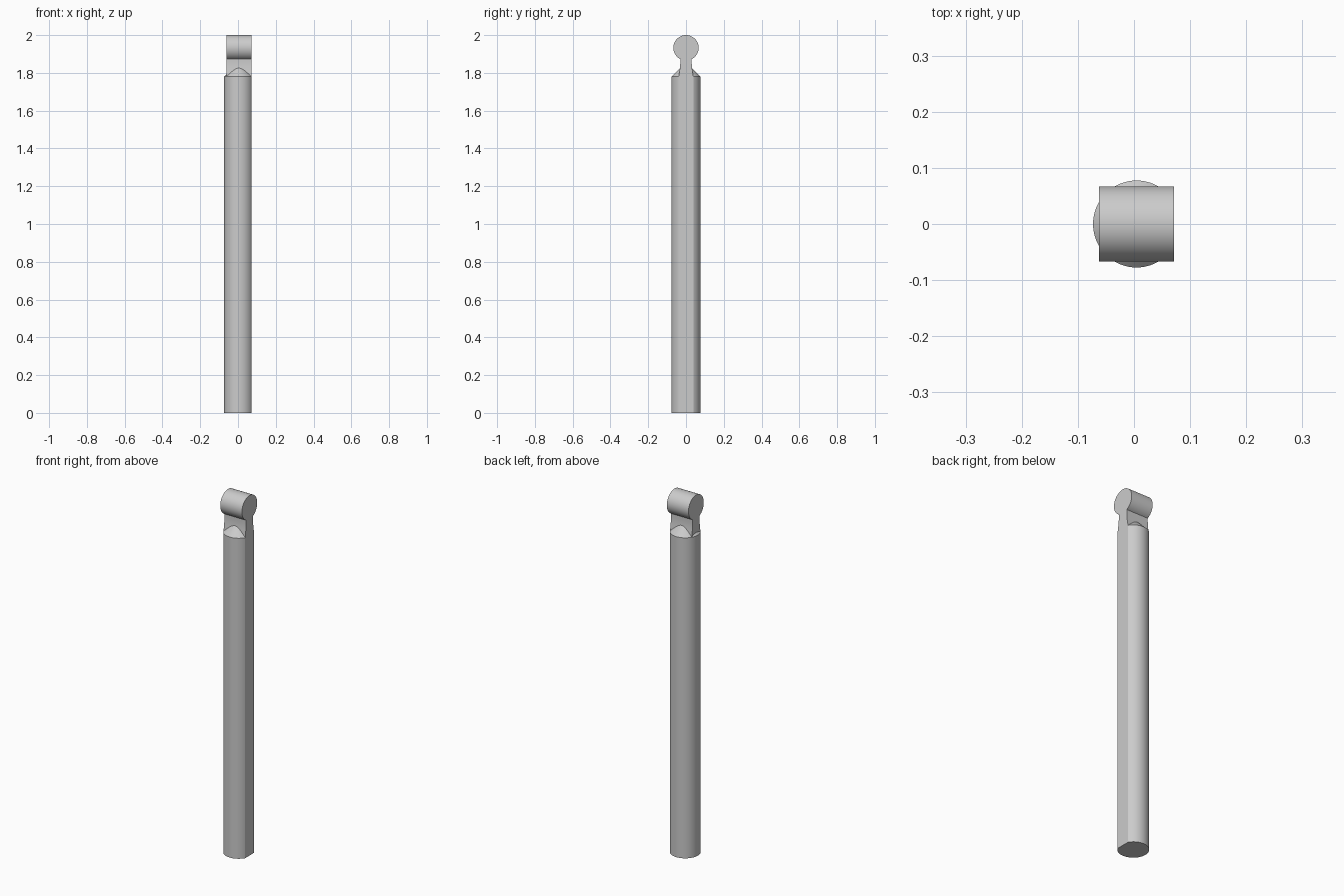
import bpy, bmesh, math

cube = bpy.data.objects.get("Cube")
if cube:
    bpy.data.objects.remove(cube, do_unlink=True)

CENTRE_X = 0.0045      # shaft axis
RADIUS = 0.0775        # shaft radius
FLAT_X = 0.071         # flat running along the left side
SHOULDER_Z = 1.78
BARREL_R = 0.067
BARREL_Z = 2 - BARREL_R

steel = bpy.data.materials.new("plain grey")
steel.use_nodes = True
grey = (0.6, 0.6, 0.6, 1)
steel.diffuse_color = grey
steel.node_tree.nodes["Principled BSDF"].inputs["Base Color"].default_value = grey


def finish(bm, name):
    bmesh.ops.recalc_face_normals(bm, faces=bm.faces)
    mesh = bpy.data.meshes.new(name)
    bm.to_mesh(mesh)
    bm.free()
    obj = bpy.data.objects.new(name, mesh)
    bpy.context.collection.objects.link(obj)
    mesh.materials.append(steel)
    bpy.ops.object.select_all(action="DESELECT")
    obj.select_set(True)
    bpy.context.view_layer.objects.active = obj
    bpy.ops.object.shade_smooth_by_angle(angle=math.radians(25))
    return obj


# Shaft: turned profile with a conical shoulder, cut flat on one side
bm = bmesh.new()
tip = 0.02
profile = [(0, 0), (RADIUS, 0), (RADIUS, SHOULDER_Z),
           (tip, SHOULDER_Z + RADIUS - tip), (0, SHOULDER_Z + RADIUS - tip)]
verts = [bm.verts.new((CENTRE_X + r, 0, z)) for r, z in profile]
edges = [bm.edges.new(pair) for pair in zip(verts, verts[1:])]
bmesh.ops.spin(bm, geom=verts + edges, cent=(CENTRE_X, 0, 0), axis=(0, 0, 1),
               angle=math.tau, steps=96, use_merge=True)
bmesh.ops.remove_doubles(bm, verts=bm.verts, dist=1e-5)
cut = bmesh.ops.bisect_plane(bm, geom=bm.verts[:] + bm.edges[:] + bm.faces[:],
                             plane_co=(FLAT_X, 0, 0), plane_no=(1, 0, 0),
                             clear_outer=True)
rim = [e for e in cut["geom_cut"] if isinstance(e, bmesh.types.BMEdge)]
bmesh.ops.edgeloop_fill(bm, edges=rim)
finish(bm, "shaft")

# Head: cross barrel on a flared neck, one keyhole outline extruded sideways
neck_side = [(0.039, 1.76), (0.039, 1.78), (0.034, 1.81), (0.031, 1.835),
             (0.03, 1.855)]
start = math.asin(0.03 / BARREL_R)
steps = 64
arc = []
for i in range(steps + 1):
    a = start + (math.tau - 2 * start) * i / steps
    arc.append((BARREL_R * math.sin(a), BARREL_Z - BARREL_R * math.cos(a)))
outline = neck_side + arc + [(-y, z) for y, z in reversed(neck_side)]

bm = bmesh.new()
face = bm.faces.new([bm.verts.new((-0.062, y, z)) for y, z in outline])
side = bmesh.ops.extrude_face_region(bm, geom=[face])
moved = [v for v in side["geom"] if isinstance(v, bmesh.types.BMVert)]
bmesh.ops.translate(bm, verts=moved, vec=(FLAT_X + 0.062, 0, 0))
if not face.is_valid or len(bm.faces) < len(outline) + 2:
    bm.faces.new([v for v in bm.verts if v not in moved])
finish(bm, "barrel_head")
